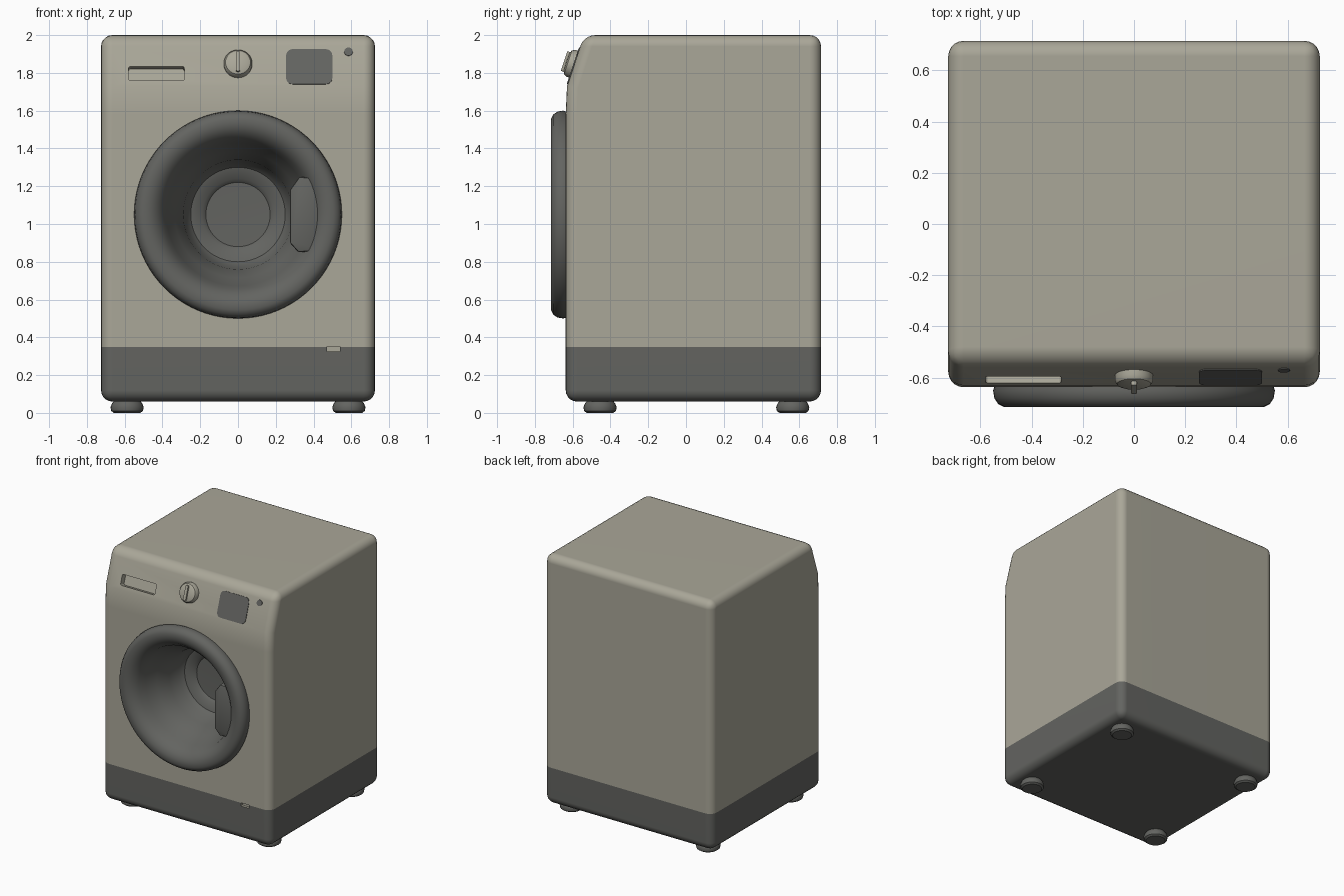
import bpy, bmesh, math
from mathutils import Vector, Matrix

if "Cube" in bpy.data.objects:
    bpy.data.objects.remove(bpy.data.objects["Cube"])


def material(name, rgb):
    m = bpy.data.materials.new(name)
    m.diffuse_color = (*rgb, 1)
    m.use_nodes = True
    m.node_tree.nodes["Principled BSDF"].inputs["Base Color"].default_value = m.diffuse_color
    return m


BEIGE = material("warm beige", (0.40, 0.385, 0.315))
DARK = material("dark grey", (0.125, 0.127, 0.118))
TILT = -math.atan(0.333)                       # lean of the control panel


def panel_y(z):
    return -0.54 - 0.333 * (2.0 - z)


def finish(bm, name, mats, loc=(0, 0, 0), tilt=0.0, angle=35):
    bmesh.ops.recalc_face_normals(bm, faces=bm.faces)
    me = bpy.data.meshes.new(name)
    bm.to_mesh(me)
    bm.free()
    for m in mats:
        me.materials.append(m)
    ob = bpy.data.objects.new(name, me)
    bpy.context.collection.objects.link(ob)
    ob.location = loc
    ob.rotation_euler = (tilt, 0, 0)
    smooth(ob, angle)
    return ob


def smooth(ob, angle=35):
    bpy.ops.object.select_all(action='DESELECT')
    ob.select_set(True)
    bpy.context.view_layer.objects.active = ob
    bpy.ops.object.shade_smooth_by_angle(angle=math.radians(angle))


def revolve(name, profile, mat, loc, tilt=0.0, n=64):
    """Spin (radius, y) points around the local y axis."""
    bm = bmesh.new()
    vs = [bm.verts.new((r, y, 0)) for r, y in profile]
    es = [bm.edges.new(p) for p in zip(vs, vs[1:])]
    bmesh.ops.spin(bm, geom=vs + es, cent=(0, 0, 0), axis=(0, 1, 0),
                   angle=2 * math.pi, steps=n, use_merge=True)
    bmesh.ops.remove_doubles(bm, verts=bm.verts, dist=1e-5)
    return finish(bm, name, [mat], loc, tilt)


def prism(pts, a, b, axis):
    """Extrude a 2D outline between a and b along x (pts are y,z) or y (pts are x,z)."""
    bm = bmesh.new()
    place = (lambda p, d: (d, p[0], p[1])) if axis == 'x' else (lambda p, d: (p[0], d, p[1]))
    f = bm.faces.new([bm.verts.new(place(p, a)) for p in pts])
    g = bmesh.ops.extrude_face_region(bm, geom=[f])['geom']
    move = Vector(place((0, 0), b - a))
    bmesh.ops.translate(bm, vec=move, verts=[v for v in g if isinstance(v, bmesh.types.BMVert)])
    bmesh.ops.recalc_face_normals(bm, faces=bm.faces)
    return bm


def box(name, size, mat, loc, tilt=0.0, round_y=0.0):
    bm = bmesh.new()
    bmesh.ops.create_cube(bm, size=1, matrix=Matrix.Diagonal((*size, 1)))
    if round_y:                                # round the corners seen from the front
        es = [e for e in bm.edges if abs((e.verts[0].co - e.verts[1].co).y) > size[1] * 0.9]
        bmesh.ops.bevel(bm, geom=es, offset=round_y, segments=5, profile=0.5, affect='EDGES')
    return finish(bm, name, [mat], loc, tilt)


# cabinet: side profile with leaning control panel, rounded edges, dark lower band
bm = prism([(0.715, 0.06), (0.715, 2.0), (-0.54, 2.0), (-0.63, 1.73),
            (-0.637, 1.58), (-0.637, 0.06)], -0.725, 0.725, 'x')
bmesh.ops.bevel(bm, geom=[e for e in bm.edges if e.calc_face_angle(0) > 0.6],
                offset=0.06, segments=5, profile=0.5, affect='EDGES')
bmesh.ops.bisect_plane(bm, geom=bm.verts[:] + bm.edges[:] + bm.faces[:],
                       plane_co=(0, 0, 0.35), plane_no=(0, 0, 1))
for f in bm.faces:
    f.material_index = 1 if f.calc_center_median().z < 0.35 else 0
cabinet = finish(bm, "cabinet", [BEIGE, DARK])

# openings: door well, drawer grip, base flap notch
well = revolve("door_well_cutter", [(0, -0.9), (0.45, -0.9), (0.45, -0.2), (0, -0.2)],
               BEIGE, (0, 0, 1.05))
grip = box("drawer_grip_cutter", (0.295, 0.09, 0.08), BEIGE,
           (-0.432, panel_y(1.797), 1.797), TILT, 0.012)
notch = box("flap_notch_cutter", (0.07, 0.04, 0.025), BEIGE, (0.505, -0.637, 0.338))
for cutter in (well, grip, notch):
    mod = cabinet.modifiers.new("cut", 'BOOLEAN')
    mod.operation = 'DIFFERENCE'
    mod.solver = 'EXACT'
    mod.object = cutter
    bpy.context.view_layer.objects.active = cabinet
    bpy.ops.object.modifier_apply(modifier=mod.name)
    bpy.data.objects.remove(cutter)
smooth(cabinet, 30)
weighted = cabinet.modifiers.new("weighted_normals", 'WEIGHTED_NORMAL')
weighted.keep_sharp = True

# door: fat ring flowing into a deep bowl
revolve("door", [(0.54, -0.62), (0.55, -0.65), (0.545, -0.68), (0.53, -0.703), (0.505, -0.715),
                 (0.465, -0.713), (0.43, -0.695), (0.395, -0.655), (0.378, -0.60),
                 (0.335, -0.52), (0.29, -0.43), (0.275, -0.33), (0.25, -0.30),
                 (0.19, -0.285), (0.17, -0.265), (0, -0.26)], DARK, (0, 0, 1.05), n=80)

# door handle: tab across the right of the opening
bm = prism([(0.275, 1.18), (0.325, 1.25), (0.43, 1.24), (0.44, 1.05), (0.43, 0.86),
            (0.32, 0.85), (0.275, 0.90)], -0.685, -0.60, 'y')
bmesh.ops.bevel(bm, geom=bm.edges[:], offset=0.01, segments=2, profile=0.5, affect='EDGES')
finish(bm, "door_handle", [DARK], angle=30)

# programme knob with a grip bar
revolve("knob", [(0, 0.02), (0.075, 0.02), (0.075, -0.02), (0.066, -0.035), (0.05, -0.042),
                 (0, -0.045)], BEIGE, (0, panel_y(1.845), 1.845), TILT, 40)
box("knob_grip", (0.022, 0.03, 0.11), BEIGE,
    (0, panel_y(1.845) - 0.04, 1.845 + 0.013), TILT, 0.008)

# display panel and button
box("display", (0.245, 0.009, 0.195), DARK, (0.377, panel_y(1.832), 1.832), TILT, 0.035)
revolve("button", [(0, 0.005), (0.023, 0.005), (0.023, -0.004), (0, -0.004)], DARK,
        (0.585, panel_y(1.912), 1.912), TILT, 24)

# feet
for sx, side in ((-1, "left"), (1, "right")):
    for y, end in ((-0.455, "front"), (0.565, "back")):
        revolve(f"{end}_{side}_foot", [(0, 0), (0.07, 0), (0.084, 0.01), (0.088, 0.03),
                                       (0.08, 0.05), (0.06, 0.075), (0, 0.075)],
                DARK, (sx * 0.587, y, 0), math.pi / 2, 24)
